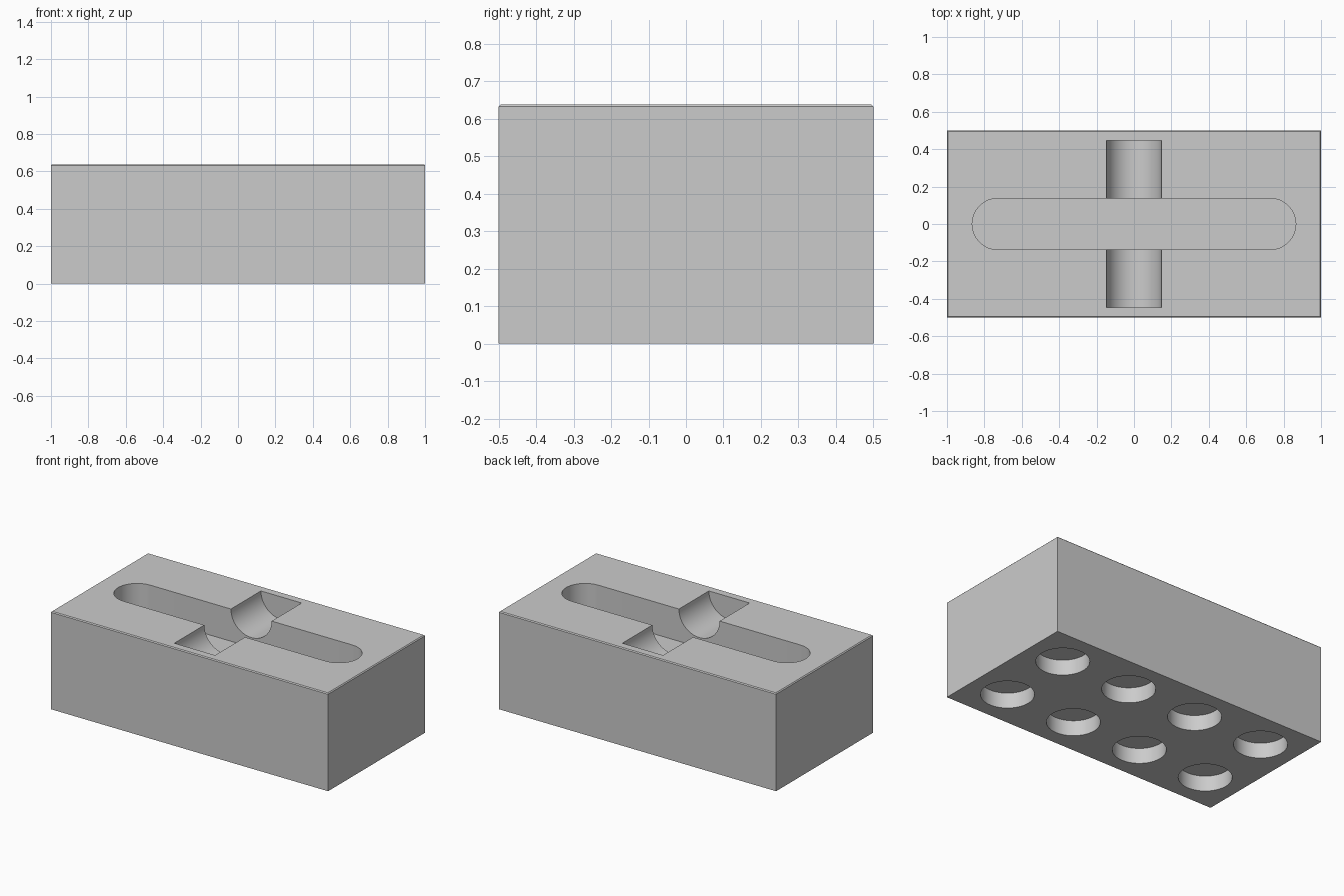
import bpy, bmesh, math
from mathutils import Matrix

if "Cube" in bpy.data.objects:
    bpy.data.objects.remove(bpy.data.objects["Cube"], do_unlink=True)

HEIGHT = 0.638
LIP = 0.006
SLOT_R, SLOT_HALF, SLOT_DEPTH = 0.137, 0.865, 0.21
TROUGH_R, TROUGH_HALF = 0.147, 0.446
SOCKET_R, SOCKET_DEPTH = 0.157, 0.1

grey = bpy.data.materials.new("plain grey")
grey.use_nodes = True
colour = (0.6, 0.6, 0.6, 1)
grey.diffuse_color = colour
grey.node_tree.nodes["Principled BSDF"].inputs["Base Color"].default_value = colour


def make_object(name, bm):
    bmesh.ops.recalc_face_normals(bm, faces=bm.faces)
    mesh = bpy.data.meshes.new(name)
    bm.to_mesh(mesh)
    bm.free()
    mesh.materials.append(grey)
    obj = bpy.data.objects.new(name, mesh)
    bpy.context.collection.objects.link(obj)
    return obj


def cylinder(name, radius, depth, matrix):
    bm = bmesh.new()
    bmesh.ops.create_cone(bm, cap_ends=True, segments=64, radius1=radius,
                          radius2=radius, depth=depth, matrix=matrix)
    return make_object(name, bm)


# Solid block with a fine chamfer round the top
bm = bmesh.new()
bmesh.ops.create_cube(bm, size=1, matrix=Matrix.Translation((0, 0, HEIGHT / 2))
                      @ Matrix.Diagonal((2, 1, HEIGHT, 1)))
rim = [e for e in bm.edges if all(v.co.z > HEIGHT / 2 for v in e.verts)]
bmesh.ops.bevel(bm, geom=rim, offset=LIP, segments=1, affect='EDGES')
block = make_object("block", bm)

# Long slot with round ends
bm = bmesh.new()
straight = SLOT_HALF - SLOT_R
outline = []
for side in (1, -1):
    for i in range(33):
        a = math.pi * (i / 32 - 0.5)
        outline.append(bm.verts.new((side * (straight + SLOT_R * math.cos(a)),
                                     side * SLOT_R * math.sin(a),
                                     HEIGHT - SLOT_DEPTH)))
floor = bm.faces.new(outline)
walls = bmesh.ops.extrude_face_region(bm, geom=[floor])["geom"]
bmesh.ops.translate(bm, vec=(0, 0, SLOT_DEPTH + 0.1),
                    verts=[v for v in walls if isinstance(v, bmesh.types.BMVert)])
cutters = [make_object("slot_cutter", bm)]

# Half-round trough across the slot
cutters.append(cylinder("trough_cutter", TROUGH_R, 2 * TROUGH_HALF,
                        Matrix.Translation((0, 0, HEIGHT))
                        @ Matrix.Rotation(math.pi / 2, 4, 'X')))

# Two rows of round sockets underneath
for x in (-0.75, -0.25, 0.25, 0.75):
    for y in (-0.25, 0.25):
        cutters.append(cylinder("socket_cutter", SOCKET_R, 2 * SOCKET_DEPTH,
                                Matrix.Translation((x, y, 0))))

# Cut everything out of the block, then drop the cutters
bpy.context.view_layer.objects.active = block
block.select_set(True)
for cutter in cutters:
    cut = block.modifiers.new(cutter.name, 'BOOLEAN')
    cut.operation = 'DIFFERENCE'
    cut.solver = 'EXACT'
    cut.object = cutter
    bpy.ops.object.modifier_apply(modifier=cut.name)
    bpy.data.objects.remove(cutter, do_unlink=True)

bpy.ops.object.shade_smooth_by_angle(angle=math.radians(30))
